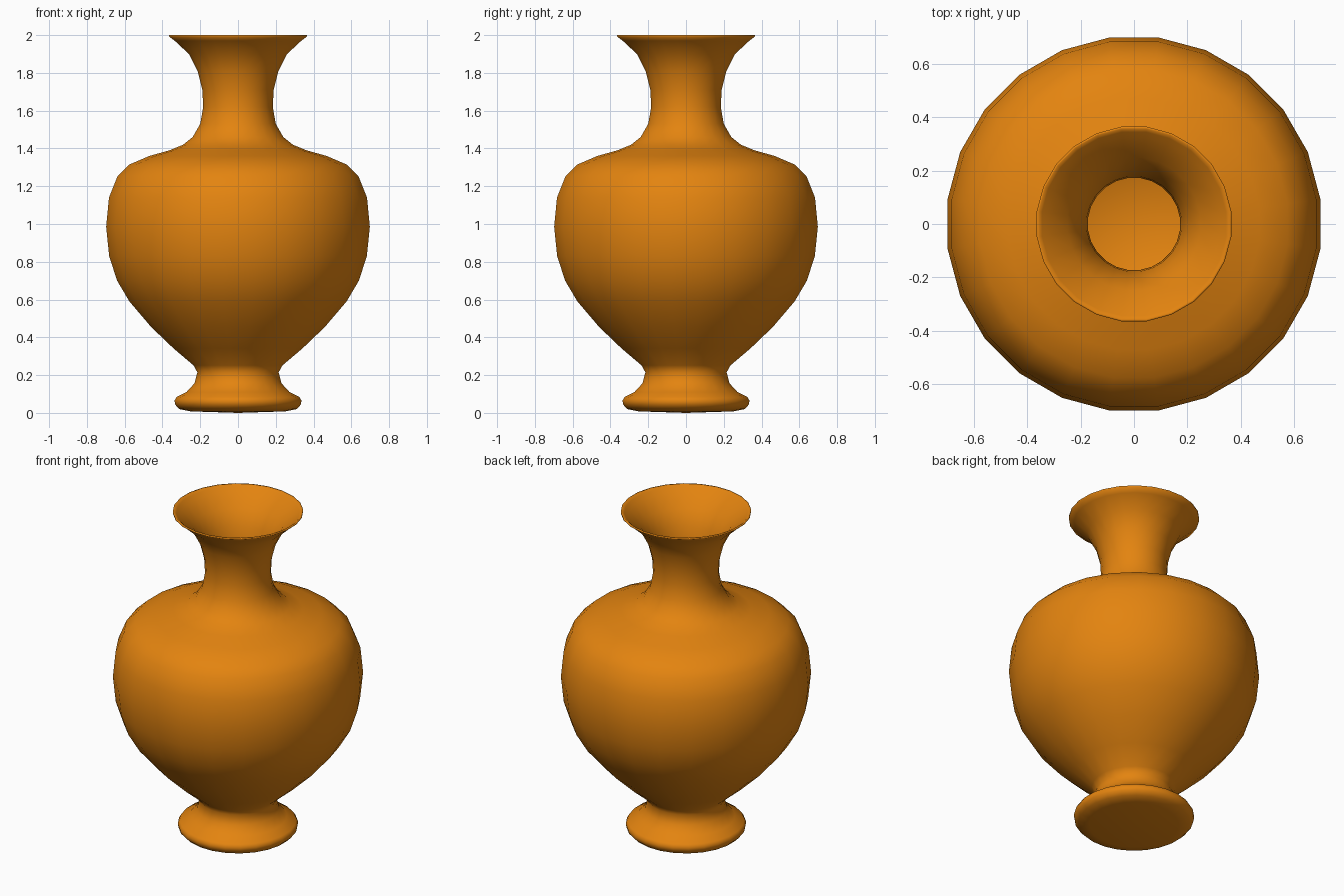
import bpy
import bmesh
from math import pi, cos, tau
from mathutils import Matrix, Vector

SIDES = 24
WALL = 0.012

default_cube = bpy.data.objects.get("Cube")
if default_cube:
    bpy.data.objects.remove(default_cube, do_unlink=True)


def make_material(name, colour):
    material = bpy.data.materials.new(name)
    material.use_nodes = True
    material.diffuse_color = colour
    shader = next(n for n in material.node_tree.nodes if n.type == "BSDF_PRINCIPLED")
    shader.inputs["Base Color"].default_value = colour
    shader.inputs["Roughness"].default_value = 0.6
    return material


def lathe(name, profile, material):
    """Turn a (half width, height) profile around z into a smooth closed shell."""
    bm = bmesh.new()
    # Half a step of turn puts flat sides, not corners, on the axes
    turn = Matrix.Rotation(pi / SIDES, 3, "Z")
    widen = 1 / cos(pi / SIDES)
    points = [bm.verts.new(turn @ Vector((r * widen, 0, z))) for r, z in profile]
    edges = [bm.edges.new(pair) for pair in zip(points, points[1:])]
    bmesh.ops.spin(bm, geom=points + edges, cent=(0, 0, 0), axis=(0, 0, 1),
                   angle=tau, steps=SIDES)
    bmesh.ops.remove_doubles(bm, verts=bm.verts[:], dist=0.0005)
    bmesh.ops.recalc_face_normals(bm, faces=bm.faces[:])
    for face in bm.faces:
        face.smooth = True

    mesh = bpy.data.meshes.new(name)
    bm.to_mesh(mesh)
    bm.free()
    mesh.materials.append(material)
    vase = bpy.data.objects.new(name, mesh)
    bpy.context.collection.objects.link(vase)
    return vase


# Rounded foot, from the centre of the underside up to its narrow waist
foot = [(0, 0), (0.25, 0.008), (0.31, 0.02), (0.332, 0.043), (0.336, 0.065),
        (0.325, 0.084), (0.273, 0.11), (0.23, 0.157), (0.215, 0.215)]

# Swelling belly, closing over a shallow shoulder
belly = [(0.236, 0.252), (0.342, 0.342), (0.46, 0.455), (0.575, 0.59),
         (0.64, 0.7), (0.682, 0.83), (0.698, 0.985), (0.683, 1.14),
         (0.637, 1.255), (0.575, 1.315), (0.47, 1.36), (0.363, 1.39)]

# Slim neck, flaring to the mouth
neck = [(0.29, 1.42), (0.24, 1.46), (0.2, 1.53), (0.184, 1.62), (0.189, 1.71),
        (0.214, 1.81), (0.26, 1.9), (0.335, 1.97)]

# Thin rolled lip
lip = [(0.364, 1.992), (0.364, 2), (0.356, 2), (0.344, 1.99)]

# The hollow follows the belly and neck inside, down to a flat floor
hollow = [(r - WALL, z) for r, z in reversed(belly + neck)]
floor = [(0, belly[0][1])]

orange_clay = make_material("orange clay", (0.77, 0.23, 0.005, 1))
lathe("vase", foot + belly + neck + lip + hollow + floor, orange_clay)
